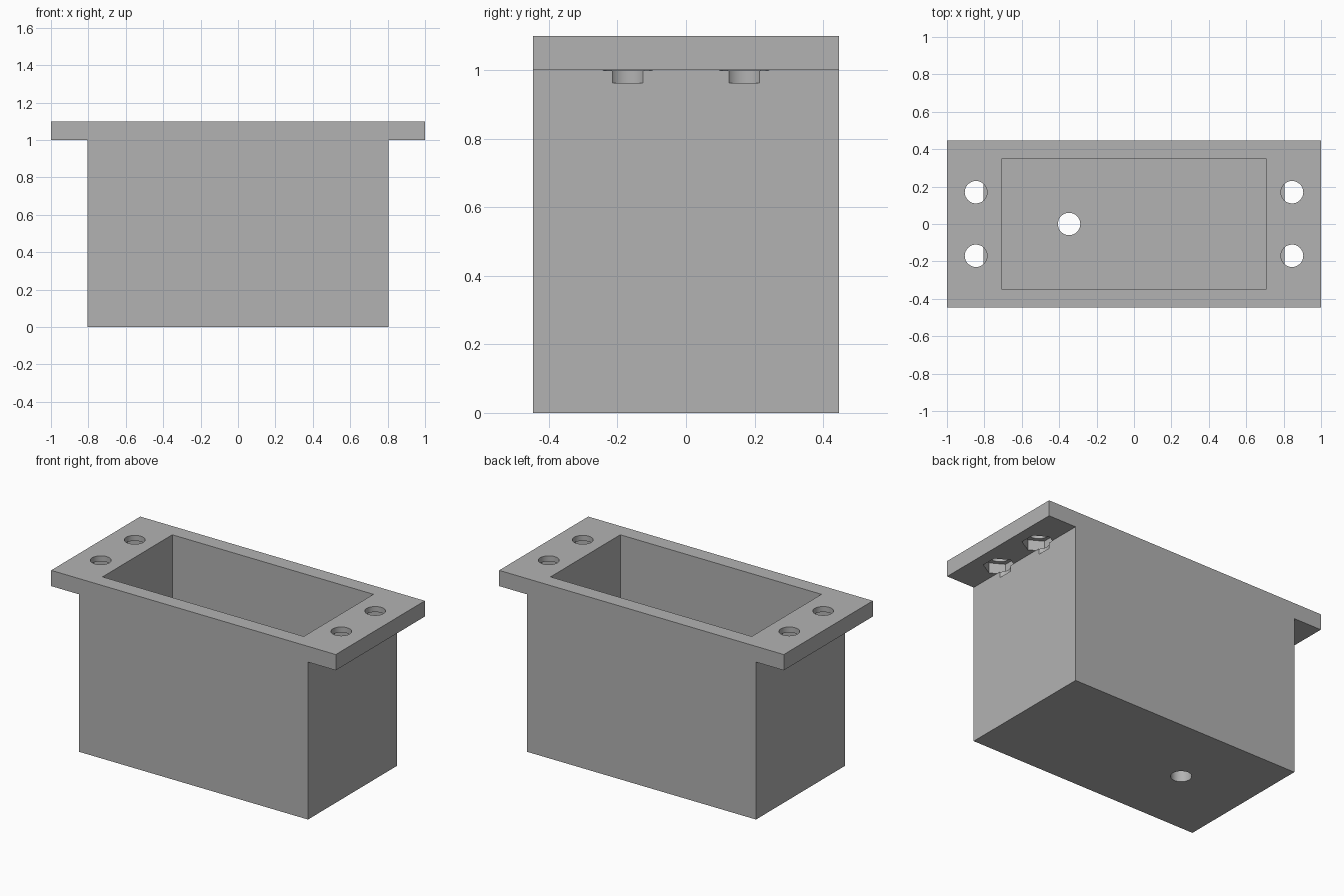
import bpy
import math

if "Cube" in bpy.data.objects:
    bpy.data.objects.remove(bpy.data.objects["Cube"], do_unlink=True)

HOLE_R = 0.06
NUT_R = 0.095

grey = bpy.data.materials.new("plain_grey")
grey.use_nodes = True
colour = (0.448, 0.448, 0.448, 1)
grey.diffuse_color = colour
grey.node_tree.nodes["Principled BSDF"].inputs["Base Color"].default_value = colour


def extrude_profile(name, profile, depth):
    """Solid from an x-z outline, centred on y = 0."""
    n = len(profile)
    verts = [(x, s * depth / 2, z) for s in (-1, 1) for x, z in profile]
    faces = [tuple(range(n)), tuple(reversed(range(n, 2 * n)))]
    faces += [(i, i + n, (i + 1) % n + n, (i + 1) % n) for i in range(n)]
    mesh = bpy.data.meshes.new(name)
    mesh.from_pydata(verts, [], faces)
    mesh.update()
    obj = bpy.data.objects.new(name, mesh)
    bpy.context.collection.objects.link(obj)
    return obj


def cut(target, cutter):
    """Subtract the cutter from the target and discard it."""
    cutter.hide_render = True
    mod = target.modifiers.new("cut", "BOOLEAN")
    mod.operation = "DIFFERENCE"
    mod.solver = "EXACT"
    mod.object = cutter
    bpy.ops.object.select_all(action="DESELECT")
    bpy.context.view_layer.objects.active = target
    target.select_set(True)
    bpy.ops.object.modifier_apply(modifier=mod.name)
    bpy.data.objects.remove(cutter, do_unlink=True)


def bore(target, x, y, z0, z1, radius, sides=32):
    """Vertical round or polygonal hole."""
    bpy.ops.mesh.primitive_cylinder_add(
        vertices=sides, radius=radius, depth=z1 - z0, location=(x, y, (z0 + z1) / 2))
    cut(target, bpy.context.object)


# Housing with mounting flanges on both ends
half = [(0.805, 0), (0.805, 1), (1, 1), (1, 1.1)]
outline = half + [(-x, z) for x, z in reversed(half)]
housing = extrude_profile("flanged_housing", outline, 0.894)
housing.data.materials.append(grey)

# Open cavity
cavity = [(-0.707, 0.1), (0.707, 0.1), (0.707, 1.2), (-0.707, 1.2)]
cut(housing, extrude_profile("cavity_cutter", cavity, 0.7))

# Cable hole in the floor
bore(housing, -0.347, 0, -0.1, 0.2, HOLE_R)

# Screw holes and hexagonal nut pockets under the flanges
for x in (-0.845, 0.845):
    for y in (-0.17, 0.17):
        bore(housing, x, y, 0.963, 1.2, HOLE_R)
        bore(housing, x, y, 0.999, 1.065, NUT_R, 6)

bpy.ops.object.select_all(action="DESELECT")
housing.select_set(True)
bpy.context.view_layer.objects.active = housing
bpy.ops.object.shade_smooth_by_angle(angle=math.radians(30))
